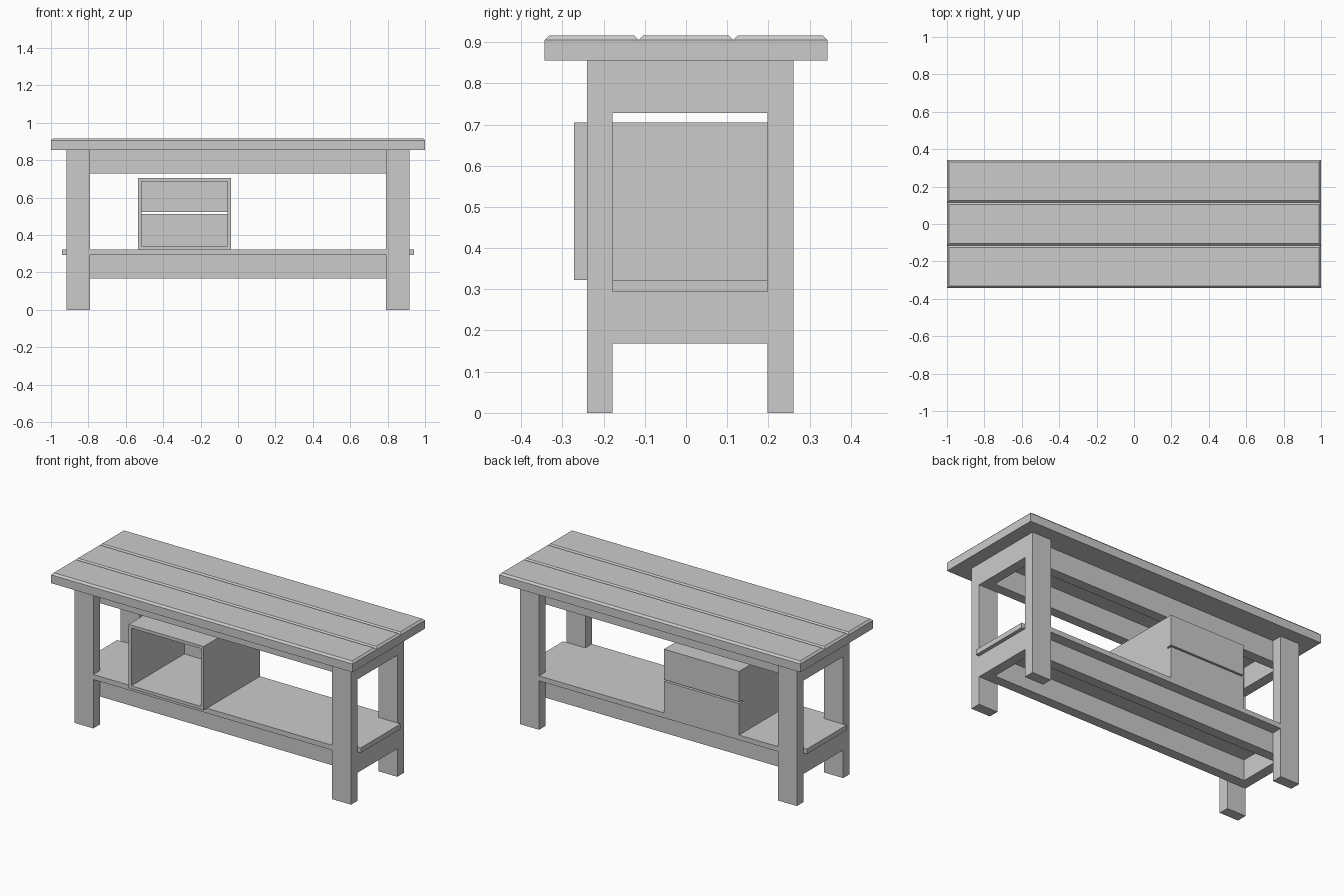
import bpy, bmesh

default_cube = bpy.data.objects.get("Cube")
if default_cube:
    bpy.data.objects.remove(default_cube, do_unlink=True)

# Single plain grey
GREY = (0.6, 0.6, 0.6, 1)
grey = bpy.data.materials.new("plain_grey")
grey.use_nodes = True
grey.diffuse_color = GREY
grey.node_tree.nodes["Principled BSDF"].inputs["Base Color"].default_value = GREY


def add_object(name, bm):
    bmesh.ops.recalc_face_normals(bm, faces=bm.faces)
    mesh = bpy.data.meshes.new(name)
    bm.to_mesh(mesh)
    bm.free()
    mesh.materials.append(grey)
    obj = bpy.data.objects.new(name, mesh)
    bpy.context.collection.objects.link(obj)
    return obj


def board(name, xs, ys, zs, chamfer=0):
    """Box between the given limits, optionally with chamfered top edges."""
    bm = bmesh.new()
    bmesh.ops.create_cube(bm, size=1)
    top = [e for e in bm.edges if all(v.co.z > 0 for v in e.verts)]
    for v in bm.verts:
        v.co = [lim[0] if c < 0 else lim[1] for c, lim in zip(v.co, (xs, ys, zs))]
    if chamfer:
        bmesh.ops.bevel(bm, geom=top, offset=chamfer, segments=1, affect='EDGES')
    return add_object(name, bm)


# Main dimensions
FRONT, BACK = -0.24, 0.261
FRONT_IN, BACK_IN = -0.178, 0.198
LEG_IN, LEG_OUT = 0.792, 0.918
TOP_Z, TOP_HALF = 0.855, 0.343
SHELF_Z = (0.293, 0.323)
RAIL = 0.06
RAILS = {"upper": (0.728, TOP_Z), "lower": (0.168, SHELF_Z[0])}

# Tabletop planks with chamfered edges
width = TOP_HALF * 2 / 3
for i, label in enumerate(("front", "middle", "back")):
    y = -TOP_HALF + i * width
    board(label + "_top_plank", (-1, 1), (y, y + width), (TOP_Z, 0.916), 0.011)

# Legs and the rails that join them at each end
for side, s in (("left", 1), ("right", -1)):
    xs = sorted((s * LEG_IN, s * LEG_OUT))
    board("front_leg_" + side, xs, (FRONT, FRONT_IN), (0, TOP_Z))
    board("back_leg_" + side, xs, (BACK_IN, BACK), (0, TOP_Z))
    rail_xs = sorted((s * (LEG_OUT - RAIL), s * LEG_OUT))
    for level, zs in RAILS.items():
        board(f"{level}_end_rail_{side}", rail_xs, (FRONT_IN, BACK_IN), zs)

# Long rails, set behind the legs and between the end rails
span = (RAIL - LEG_OUT, LEG_OUT - RAIL)
for level, zs in RAILS.items():
    board(level + "_front_rail", span, (FRONT_IN, FRONT_IN + RAIL), zs)
    board(level + "_back_rail", span, (BACK_IN - RAIL, BACK_IN), zs)

# Shelf, notched around the legs with a tongue past each end
bm = bmesh.new()
half = [(LEG_IN, FRONT), (LEG_IN, FRONT_IN), (0.94, FRONT_IN),
        (0.94, BACK_IN), (LEG_IN, BACK_IN), (LEG_IN, BACK)]
outline = half + [(-x, y) for x, y in reversed(half)]
face = bm.faces.new([bm.verts.new((x, y, SHELF_Z[0])) for x, y in outline])
raised = bmesh.ops.extrude_face_region(bm, geom=[face], use_keep_orig=True)["geom"]
bmesh.ops.translate(bm, vec=(0, 0, SHELF_Z[1] - SHELF_Z[0]),
                    verts=[v for v in raised if isinstance(v, bmesh.types.BMVert)])
add_object("shelf", bm)

# Open drawer housing: a four-sided tube thickened inwards
BOX_X, BOX_Z = (-0.535, -0.037), (SHELF_Z[1], 0.705)
BOX_BACK = 0.23
bm = bmesh.new()
corners = [(BOX_X[0], BOX_Z[0]), (BOX_X[1], BOX_Z[0]),
           (BOX_X[1], BOX_Z[1]), (BOX_X[0], BOX_Z[1])]
rings = [[bm.verts.new((x, y, z)) for x, z in corners] for y in (-0.272, BOX_BACK)]
for i in range(4):
    j = (i + 1) % 4
    bm.faces.new((rings[0][i], rings[0][j], rings[1][j], rings[1][i]))
housing = add_object("drawer_housing", bm)
solid = housing.modifiers.new("walls", 'SOLIDIFY')
solid.thickness = 0.018
solid.offset = -1
solid.use_even_offset = True

# Two panels closing the back, with a narrow slit between them
board("lower_drawer_panel", BOX_X, (BOX_BACK, BACK), (BOX_Z[0], 0.512))
board("upper_drawer_panel", BOX_X, (BOX_BACK, BACK), (0.522, BOX_Z[1]))
